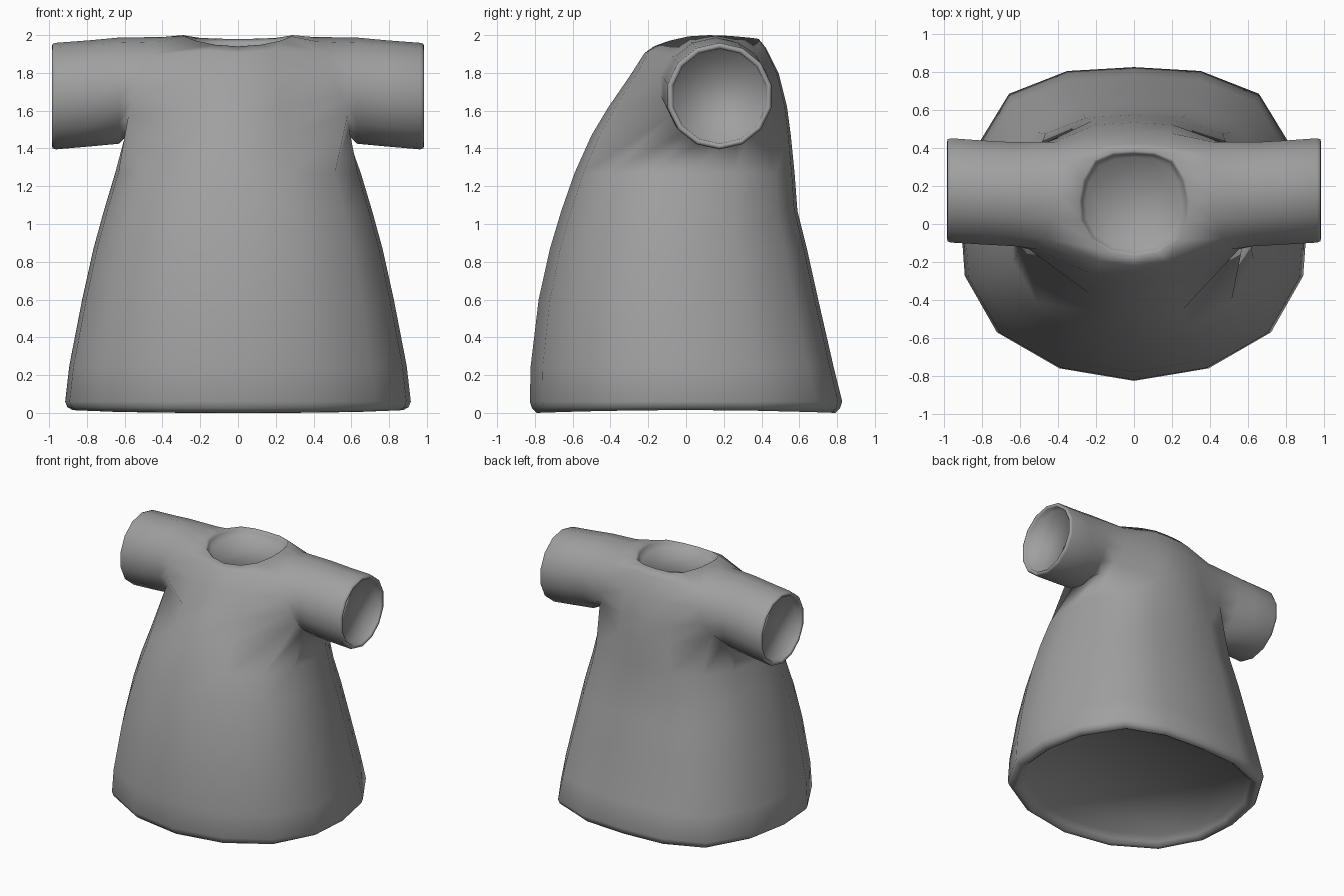
import bpy, bmesh, math

if "Cube" in bpy.data.objects:
    bpy.data.objects.remove(bpy.data.objects["Cube"])

grey = bpy.data.materials.new("grey cloth")
grey.diffuse_color = (0.35, 0.35, 0.35, 1)
grey.use_nodes = True
grey.node_tree.nodes["Principled BSDF"].inputs["Base Color"].default_value = grey.diffuse_color

# Unit cross-section, front to back along one side, then mirrored to 16 points
half = [(0, -1), (.43, -.92), (.79, -.69), (.975, -.33), (1, .05),
        (.93, .45), (.72, .83), (.385, .975), (0, 1)]
section = half + [(-x, y) for x, y in half[-2:0:-1]]
N = len(section)

bm = bmesh.new()


def body_ring(z_front, z_side, z_back, rx, y_front, y_back):
    """Horizontal loop whose height can differ at front, side and back."""
    yc, ry = (y_front + y_back) / 2, (y_back - y_front) / 2
    ring = []
    for x, y in section:
        z_end = z_front if y < 0 else z_back
        z = z_end + (z_side - z_end) * (1 - y * y)
        ring.append(bm.verts.new((x * rx, yc + y * ry, z)))
    return ring


def bridge(a, b, skip=()):
    n = len(a)
    for i in range(n):
        if i not in skip:
            j = (i + 1) % n
            bm.faces.new((a[i], a[j], b[j], b[i]))


# Body: recessed hem, flared skirt, chest, shoulders, recessed neck
levels = [
    (.075, .075, .075, .80, -.715, .715),
    (.035, .035, .035, .825, -.74, .74),
    (.01, .015, .01, .85, -.77, .77),
    (.0, .015, .0, .875, -.79, .79),
    (.025, .03, .025, .903, -.815, .815),
    (.06, .06, .06, .915, -.827, .827),
    (.25, .25, .25, .893, -.822, .78),
    (.60, .60, .60, .825, -.78, .70),
    (.87, .87, .87, .765, -.72, .64),
    (1.07, 1.07, 1.07, .71, -.66, .59),
    (1.27, 1.27, 1.27, .65, -.59, .575),
    (1.47, 1.47, 1.47, .585, -.50, .555),
    (1.62, 1.62, 1.62, .53, -.41, .535),
    (1.78, 1.80, 1.80, .49, -.30, .49),
    (1.905, 1.99, 1.93, .42, -.22, .425),
    (1.94, 2.0, 1.98, .29, -.17, .385),
    (1.925, 1.975, 1.96, .275, -.155, .37),
    (1.90, 1.935, 1.925, .255, -.135, .35),
]
LOW, HIGH = 11, 14          # rows between which the sleeves open
arm_cells = {2, 3, 4, 5, 10, 11, 12, 13}
rings = [body_ring(*lv) for lv in levels]
for r in range(len(rings) - 1):
    bridge(rings[r], rings[r + 1], arm_cells if LOW <= r < HIGH else ())
bm.faces.new(rings[0])
bm.faces.new(rings[-1])

# Sleeves: x position, centre y, centre z, radius; last entries turn inward
sleeve = [(.63, .157, 1.706, .281), (.78, .165, 1.692, .281),
          (.965, .177, 1.677, .282), (.982, .178, 1.677, .276),
          (.985, .178, 1.677, .264), (.975, .178, 1.677, .252),
          (.93, .177, 1.678, .245)]
for side in (1, -1):
    cols = [(c if side > 0 else (N - c) % N) for c in range(2, 7)]
    hole = [rings[LOW][c] for c in cols]
    hole += [rings[r][cols[-1]] for r in range(LOW + 1, HIGH)]
    hole += [rings[HIGH][c] for c in reversed(cols)]
    hole += [rings[r][cols[0]] for r in range(HIGH - 1, LOW, -1)]
    angles = [-math.pi / 2 + (k - 2) * 2 * math.pi / len(hole)
              for k in range(len(hole))]
    # Round the armhole so the sleeve flows out of the body
    for v, a in zip(hole, angles):
        c, s = math.cos(a), math.sin(a)
        v.co = (side * (.485 - .09 * s - .05 * c),
                .15 + .29 * c, 1.735 + .255 * s)
    previous = hole
    for x, yc, zc, rad in sleeve:
        loop = [bm.verts.new((side * x, yc + rad * math.cos(a),
                              zc + rad * math.sin(a))) for a in angles]
        bridge(previous, loop)
        previous = loop
    bm.faces.new(previous)

bmesh.ops.recalc_face_normals(bm, faces=bm.faces)
for f in bm.faces:
    f.smooth = True
mesh = bpy.data.meshes.new("tunic")
bm.to_mesh(mesh)
bm.free()
mesh.materials.append(grey)
tunic = bpy.data.objects.new("tunic", mesh)
bpy.context.collection.objects.link(tunic)
